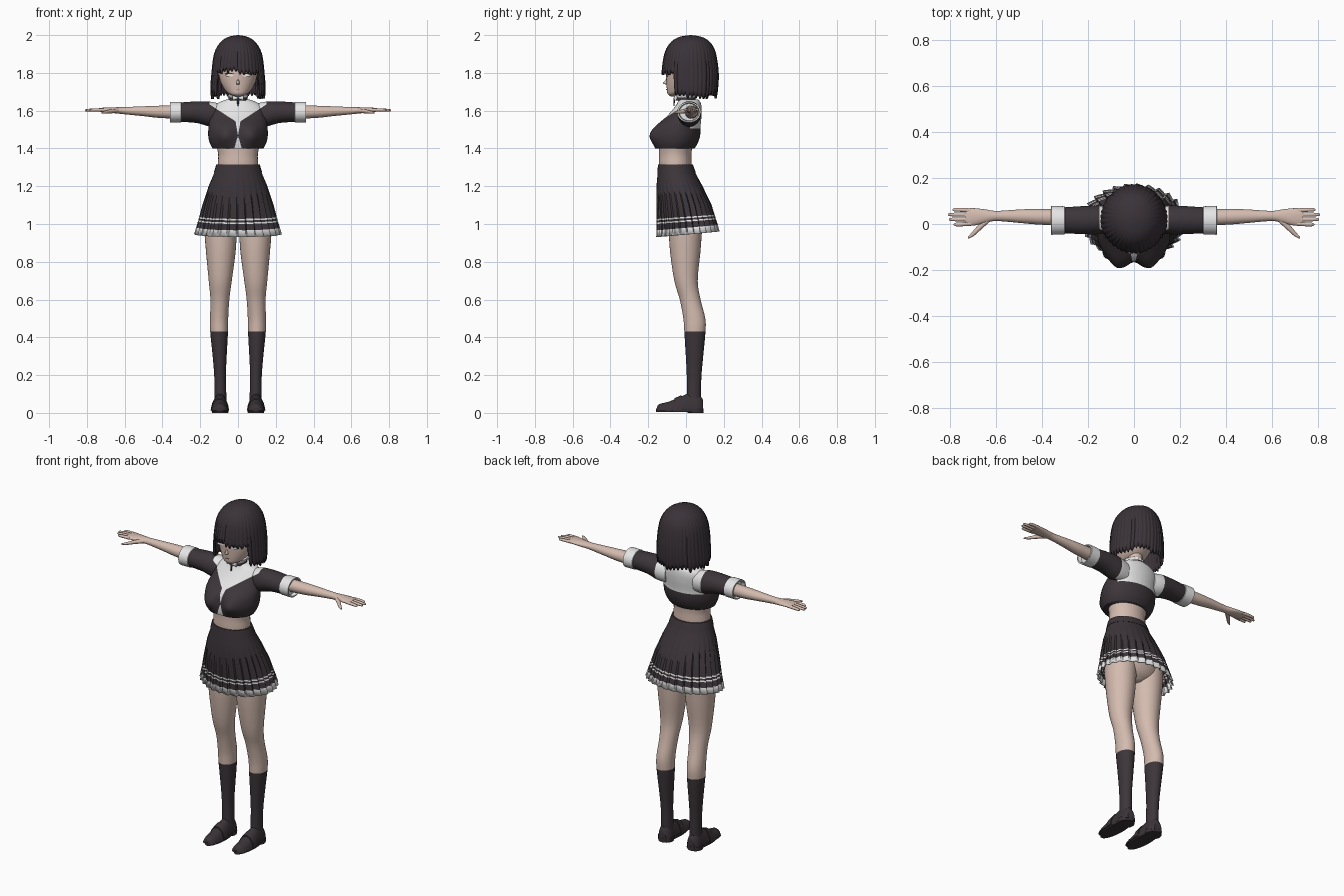
import bpy, bmesh, math, random
from mathutils import Vector

random.seed(4)
if "Cube" in bpy.data.objects:
    bpy.data.objects.remove(bpy.data.objects["Cube"])


def material(name, rgb):
    m = bpy.data.materials.new(name)
    m.use_nodes = True
    m.diffuse_color = (*rgb, 1)
    m.node_tree.nodes["Principled BSDF"].inputs["Base Color"].default_value = (*rgb, 1)
    return m


hair_mat = material("dark hair", (0.042, 0.032, 0.040))
cloth = material("dark cloth", (0.046, 0.036, 0.042))
leather = material("dark leather", (0.042, 0.033, 0.038))
white = material("white trim", (0.80, 0.79, 0.79))
skin = material("skin", (0.66, 0.50, 0.43))
lip = material("lip", (0.50, 0.28, 0.25))


def finish(name, bm, mats, angle=45, thick=0):
    bmesh.ops.recalc_face_normals(bm, faces=bm.faces)
    me = bpy.data.meshes.new(name)
    bm.to_mesh(me)
    bm.free()
    for m in mats:
        me.materials.append(m)
    me.shade_smooth()
    me.set_sharp_from_angle(angle=math.radians(angle))
    ob = bpy.data.objects.new(name, me)
    bpy.context.collection.objects.link(ob)
    if thick:
        mod = ob.modifiers.new("Thickness", 'SOLIDIFY')
        mod.thickness, mod.offset = thick, -1
    return ob


def surface(rows, caps=True):
    # closed rows of points bridged into a tube
    bm = bmesh.new()
    vs = [[bm.verts.new(p) for p in row] for row in rows]
    n = len(rows[0])
    for r, q in zip(vs, vs[1:]):
        for i in range(n):
            j = (i + 1) % n
            bm.faces.new((r[i], r[j], q[j], q[i]))
    if caps:
        bm.faces.new(vs[0])
        bm.faces.new(vs[-1][::-1])
    return bm


def smooth(rings, k):
    # spline through the cross-sections
    out, last = [], len(rings) - 1
    for i in range(last):
        a, b, c, d = (rings[max(0, min(last, i + o))] for o in (-1, 0, 1, 2))
        for s in range(k):
            t = s / k
            out.append([q + t / 2 * (r - p + t * (2 * p - 5 * q + 4 * r - s4 + t * (3 * q - p - 3 * r + s4)))
                        for p, q, r, s4 in zip(a, b, c, d)])
    return out + [rings[-1]]


def sample(rings, p):
    for a, b in zip(rings, rings[1:]):
        if a[0] >= p >= b[0]:
            t = (a[0] - p) / (a[0] - b[0])
            return [u + (v - u) * t for u, v in zip(a, b)]
    return rings[0] if p > rings[0][0] else rings[-1]


def loft(rings, axis='z', n=32, k=4, side=1, swell=None):
    # ring: position on axis, two centre offsets, two radii
    rows = []
    for p, cu, cv, ru, rv in smooth(rings, k):
        row = []
        for i in range(n):
            a = math.tau * i / n
            f = swell(a, p) if swell else 1
            u, v = cu + ru * f * math.sin(a), cv - rv * f * math.cos(a)
            x, y, z = {'z': (u, v, p), 'x': (p, u, v), 'y': (u, p, v)}[axis]
            row.append((x * side, y, z))
        rows.append(row)
    return surface(rows)


def cut(bm, co, no):
    bmesh.ops.bisect_plane(bm, geom=bm.verts[:] + bm.edges[:] + bm.faces[:],
                           dist=1e-5, plane_co=co, plane_no=no)


def paint(bm, rule):
    for f in bm.faces:
        c = f.calc_center_median()
        f.material_index = int(rule(abs(c.x), c.y, c.z))


# sailor collar, cut into the blouse and sleeves
def collar(bm):
    for s in (1, -1):
        cut(bm, (0, 0, 1.535), (-0.65 * s, 0, 1))
        cut(bm, (0.15 * s, 0, 0), (1, 0, 0))
    cut(bm, (0, 0, 1.505), (0, 0, 1))
    cut(bm, (0, 0.02, 0), (0, 1, 0))


def is_collar(x, y, z):
    return x < 0.15 and (z > 1.505 if y > 0.02 else z > 1.535 + 0.65 * x)


# blouse
bm = loft([(1.40, 0, -.06, .135, .105), (1.43, 0, -.055, .15, .118), (1.47, 0, -.05, .158, .125),
           (1.52, 0, -.04, .155, .117), (1.57, 0, -.01, .145, .092), (1.61, 0, .008, .135, .075),
           (1.64, 0, .016, .108, .062), (1.66, 0, .012, .058, .052)], n=64)
for v in bm.verts:
    x, y, z = v.co
    if y < -0.06:
        lobe = 0.03 * math.exp(-((abs(x) - 0.075) / 0.045) ** 2) - 0.014 * math.exp(-(x / 0.025) ** 2)
        v.co.y -= lobe * math.exp(-((z - 1.47) / 0.055) ** 2)
collar(bm)
for s in (1, -1):
    cut(bm, (0, 0, 1.47), (3.5 * s, 0, 1))
    cut(bm, (0, 0, 1.465), (-6 * s, 0, 1))
paint(bm, lambda x, y, z: is_collar(x, y, z) or (y < -0.05 and (z < 1.47 - 3.5 * x or z > 1.465 + 6 * x)))
finish("blouse", bm, [cloth, white], 60)

# waist and hips
finish("waist", loft([(1.27, 0, -.055, .108, .085), (1.32, 0, -.057, .107, .087),
                      (1.37, 0, -.057, .105, .086), (1.43, 0, -.055, .118, .09)]), [skin])
finish("hips", loft([(.93, 0, 0, .04, .04), (.97, 0, .0, .13, .085), (1.06, 0, .0, .165, .11),
                     (1.16, 0, -.02, .14, .1), (1.27, 0, -.05, .1, .08)]), [skin])

# pleated skirt with striped hem
skirt = [(1.315, 0, -.056, .113, .09), (1.27, 0, -.05, .126, .1), (1.2, 0, -.035, .155, .121),
         (1.1, 0, -.012, .186, .143), (1.0, 0, .004, .21, .155), (.945, 0, .01, .226, .163)]
levels = [1.315, 1.275, 1.27, 1.235, 1.2, 1.15, 1.1, 1.06, 1.038, 1.03, 1.02, 1.012, .98, .945]
PLEATS = 28


def pleat(a, z):
    depth = max(0, min(1, (1.27 - z) / 0.3))
    phase = (a * PLEATS / math.tau) % 1
    return 1 + 0.075 * depth * (min(phase / 0.8, (1 - phase) / 0.2) - 0.6)


bm = loft([sample(skirt, z) for z in levels], n=PLEATS * 5, k=1, swell=pleat)
bmesh.ops.delete(bm, geom=[f for f in bm.faces if len(f.verts) > 4], context='FACES_ONLY')
paint(bm, lambda x, y, z: z < .98 or 1.012 < z < 1.02 or 1.03 < z < 1.038)
for v in bm.verts:
    v.co.z += 0.09 * v.co.y * max(0, min(1, (1.27 - v.co.z) / 0.3))
finish("skirt", bm, [cloth, white], 30, 0.005)
finish("waistband", loft([(1.272, 0, -.05, .128, .102), (1.315, 0, -.056, .115, .092)], k=1), [cloth])

# arms, legs and footwear
for side, tag in ((1, "left"), (-1, "right")):
    bm = loft([(.09, .02, 1.575, .05, .06), (.15, .018, 1.582, .062, .066), (.22, .017, 1.592, .061, .057),
               (.31, .016, 1.592, .056, .051)], 'x', side=side)
    collar(bm)
    paint(bm, is_collar)
    finish(tag + "_sleeve", bm, [cloth, white])
    finish(tag + "_cuff", loft([(.30, .016, 1.592, .057, .052), (.302, .016, 1.592, .061, .055),
                                (.36, .016, 1.592, .063, .055), (.361, .016, 1.592, .055, .048),
                                (.34, .016, 1.592, .05, .045)], 'x', k=1, side=side), [white], 30)
    finish(tag + "_arm", loft([(.3, .028, 1.592, .036, .036), (.42, .032, 1.594, .034, .032),
                               (.5, .034, 1.597, .029, .026), (.6, .035, 1.6, .022, .019),
                               (.65, .034, 1.602, .03, .016), (.7, .031, 1.604, .038, .013),
                               (.735, .031, 1.604, .036, .009)], 'x', 24, side=side), [skin])
    for i, (tip, y) in enumerate(((.785, -.002), (.805, .02), (.81, .041), (.79, .062))):
        finish(f"{tag}_finger_{i + 1}",
               loft([(.71, y * .9 + .003, 1.604, .0095, .009), (.76, y, 1.604, .009, .008),
                     (tip - .006, y, 1.602, .007, .006), (tip, y, 1.602, .002, .002)], 'x', 10, 2, side), [skin])
    finish(tag + "_thumb", loft([(.63, .022, 1.6, .014, .012), (.67, -.012, 1.597, .016, .011),
                                 (.7, -.042, 1.592, .012, .008), (.722, -.06, 1.59, .004, .004)],
                                'x', 12, 3, side), [skin])

    bm = loft([(1.06, .09, 0, .085, .09), (.97, .092, -.003, .086, .088), (.85, .091, -.004, .078, .08),
               (.7, .094, 0, .061, .062), (.6, .096, .022, .05, .055), (.5, .1, .044, .048, .058),
               (.43, .1, .047, .047, .056), (.3, .097, .045, .037, .046), (.2, .095, .043, .031, .039),
               (.1, .093, .042, .031, .037), (.04, .093, .042, .032, .037)], side=side)
    cut(bm, (0, 0, .43), (0, 0, 1))
    paint(bm, lambda x, y, z: z < .43)
    finish(tag + "_leg_and_sock", bm, [skin, cloth])

    shoe = [(-.154, .094, 0, .018, .03), (-.14, .095, 0, .037, .047), (-.09, .096, 0, .046, .06),
            (-.03, .096, 0, .045, .085), (.02, .095, 0, .041, .105), (.065, .094, 0, .04, .1),
            (.09, .094, 0, .026, .07)]
    strap = [(y, cx, 0, rx + .004, h + .006) for y, cx, _, rx, h in (sample(shoe[::-1], p) for p in (-.06, -.025))]
    for part, rings in (("shoe", shoe), ("shoe_strap", strap)):
        bm = loft(rings, 'y', 32, 4, side)
        for v in bm.verts:
            v.co.z = max(v.co.z, 0.012)
        finish(f"{tag}_{part}", bm, [leather], 50)
    for part, cy, ry, top in (("sole", -.034, .124, .022), ("heel", .05, .042, .024)):
        base = 0 if part == "heel" else .004
        finish(f"{tag}_{part}", loft([(base, .095, cy, .043, ry), (top, .095, cy, .046, ry)], k=1, side=side),
               [leather])

# head, nose, neck
finish("head", loft([(1.676, 0, -.068, .016, .014), (1.688, 0, -.053, .046, .044), (1.71, 0, -.03, .07, .071),
                     (1.75, 0, -.012, .092, .092), (1.80, 0, 0, .104, .106), (1.87, 0, .012, .108, .112),
                     (1.94, 0, .02, .075, .085), (1.96, 0, .02, .03, .04)]), [skin], 60)
finish("nose", loft([(1.765, 0, -.1, .004, .006), (1.745, 0, -.1, .009, .022), (1.738, 0, -.096, .006, .008)],
                    n=12), [skin], 60)
finish("neck", loft([(1.6, 0, .012, .06, .05), (1.64, 0, .008, .044, .044), (1.73, 0, .005, .04, .042)]), [skin])
finish("mouth", loft([(-.105, 0, 1.712, .011, .0025), (-.097, 0, 1.712, .011, .0025)], 'y', 12, 1), [lip])
for s, tag in ((1, "left"), (-1, "right")):
    finish(tag + "_eye", loft([(-.103, .045, 1.787, .021, .007), (-.094, .045, 1.787, .021, .007)],
                              'y', 16, 1, s), [white])
    finish(tag + "_lash", loft([(-.105, .045, 1.796, .024, .003), (-.097, .045, 1.796, .024, .003)],
                               'y', 16, 1, s), [hair_mat])
    finish(tag + "_choker_bow", loft([(.003, -.06, 1.667, .006, .005), (.03, -.056, 1.667, .008, .014)],
                                     'x', 12, 1, s), [white])

# choker with a small pendant
finish("choker", loft([(1.654, 0, -.002, .05, .053), (1.672, 0, -.002, .049, .052)], k=1), [cloth])
finish("choker_frill", loft([(1.670, 0, -.004, .05, .053), (1.686, 0, -.006, .055, .058)], n=96, k=2,
                            swell=lambda a, p: 1 + .04 * math.sin(16 * a)), [white])
finish("pendant", loft([(1.665, 0, -.062, .007, .005), (1.625, 0, -.064, .003, .003)], n=8, k=1), [cloth])

# bobbed hair: one shell of strands, short over the face
outline = smooth([(2.0, 0, .025, .004, .004), (1.992, 0, .025, .048, .055), (1.97, 0, .024, .086, .097),
                  (1.93, 0, .023, .116, .127), (1.88, 0, .022, .132, .142), (1.80, 0, .022, .141, .152),
                  (1.72, 0, .022, .147, .149), (1.66, 0, .02, .143, .142)], 5)
STRANDS, SUB, ROWS = 40, 6, 16
drop = [random.uniform(-.012, .012) for _ in range(STRANDS)]
depth = [random.uniform(.015, .04) for _ in range(STRANDS)]
columns = []
for i in range(STRANDS * SUB):
    a = math.tau * (i + .5) / (STRANDS * SUB)
    s = i // SUB
    ridge = math.sin(math.pi * (i % SUB + .5) / SUB)
    front = min(a, math.tau - a) < math.tau * 6 / STRANDS
    bottom = (1.818 if front else 1.69) + drop[s] - .02 * ridge
    column = []
    for j in range(ROWS):
        t = j / (ROWS - 1)
        z = 2.0 - (2.0 - bottom) * t ** 1.6
        _, cx, cy, rx, ry = sample(outline, z)
        f = 1 - depth[s] * (1 - ridge) * min(1, t * 1.5)
        column.append((cx + rx * f * math.sin(a), cy - ry * f * math.cos(a), z))
    columns.append(column)
bm = surface([list(row) for row in zip(*columns)], caps=False)
bm.faces.new([v for v in bm.verts if v.co.z > 1.9999])
finish("hair", bm, [hair_mat], 50, 0.012)
